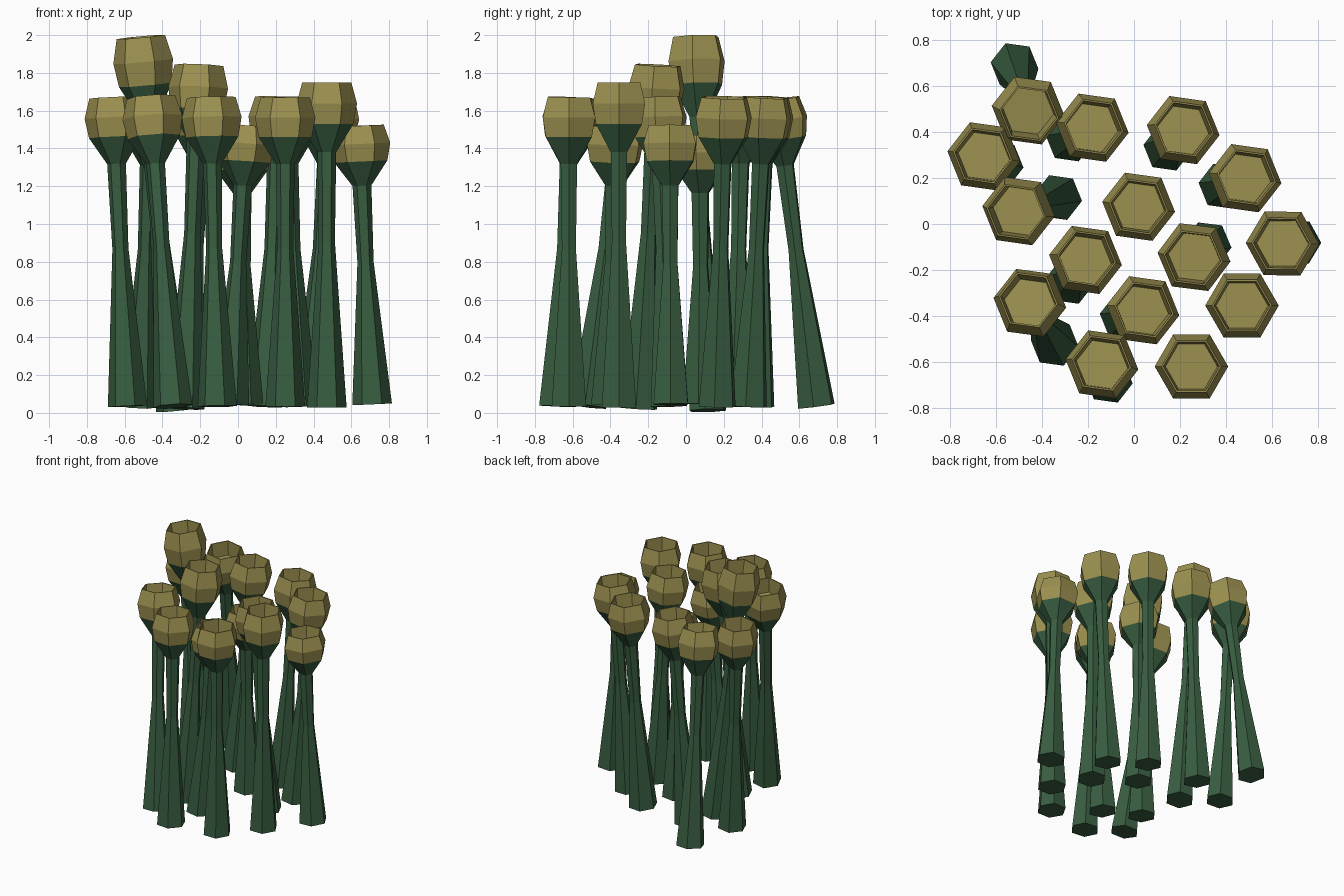
import bpy, bmesh, math
from mathutils import Vector

if "Cube" in bpy.data.objects:
    bpy.data.objects.remove(bpy.data.objects["Cube"])


def material(name, rgb):
    m = bpy.data.materials.new(name)
    m.diffuse_color = (*rgb, 1)
    m.use_nodes = True
    m.node_tree.nodes["Principled BSDF"].inputs["Base Color"].default_value = m.diffuse_color
    return m


GREEN = material("stem_green", (0.04, 0.11, 0.052))
OLIVE = material("head_olive", (0.33, 0.28, 0.08))

# profiles: (radius, fraction of total height)
STEM = [(0.105, 0), (0.043, 0.51), (0.05, 0.785), (0.141, 0.872)]
HEAD = [(0.141, 0.872), (0.16, 0.935), (0.13, 1.0), (0.122, 1.0), (0.113, 0.93)]


def hex_lathe(name, profile, base, axis, length, turn, mat, cap):
    """Six-sided lathe along a leaning axis; cap is the index of the closed ring."""
    rot = Vector((0, 0, 1)).rotation_difference(axis)
    bm = bmesh.new()
    rings = []
    for r, f in profile:
        ring = []
        for k in range(6):
            a = math.radians(60 * k + turn)
            p = Vector((r * math.cos(a), r * math.sin(a), f * length))
            ring.append(bm.verts.new(base + rot @ p))
        rings.append(ring)
    for lo, hi in zip(rings, rings[1:]):
        for k in range(6):
            n = (k + 1) % 6
            bm.faces.new((lo[k], lo[n], hi[n], hi[k]))
    bm.faces.new(rings[0][::-1] if cap == 0 else rings[-1])
    me = bpy.data.meshes.new(name)
    bm.to_mesh(me)
    bm.free()
    me.materials.append(mat)
    bpy.context.collection.objects.link(bpy.data.objects.new(name, me))


# each plant: base x, y, head x, y, top height, hexagon turn
PLANTS = [
    (-0.52, 0.69, -0.46, 0.49, 1.66, -8),
    (-0.28, 0.37, -0.18, 0.42, 1.67, -8),
    (-0.585, 0.26, -0.655, 0.295, 1.67, -8),
    (0.145, 0.33, 0.215, 0.41, 1.67, -8),
    (0.385, 0.165, 0.485, 0.20, 1.67, -8),
    (-0.33, 0.115, -0.505, 0.055, 1.99, -8),
    (0.03, 0.08, 0.02, 0.075, 1.47, -8),
    (-0.28, -0.25, -0.21, -0.155, 1.84, -8),
    (0.32, -0.09, 0.26, -0.145, 1.67, -7),
    (0.71, -0.08, 0.645, -0.085, 1.52, -1),
    (-0.345, -0.52, -0.455, -0.34, 1.67, -8),
    (-0.045, -0.405, 0.04, -0.375, 1.52, -8),
    (0.47, -0.355, 0.47, -0.355, 1.75, 0),
    (-0.11, -0.68, -0.14, -0.61, 1.67, -8),
    (0.25, -0.62, 0.25, -0.62, 1.67, 0),
]

for i, (bx, by, hx, hy, top, turn) in enumerate(PLANTS, 1):
    bz = 0.035 - (top - 1.67) * 0.07
    base = Vector((bx, by, bz))
    axis = (Vector((hx, hy, bz + (top - bz) * 0.95)) - base).normalized()
    length = (top - bz) / axis.z
    hex_lathe(f"stem_{i}", STEM, base, axis, length, turn, GREEN, 0)
    hex_lathe(f"flower_head_{i}", HEAD, base, axis, length, turn, OLIVE, -1)
